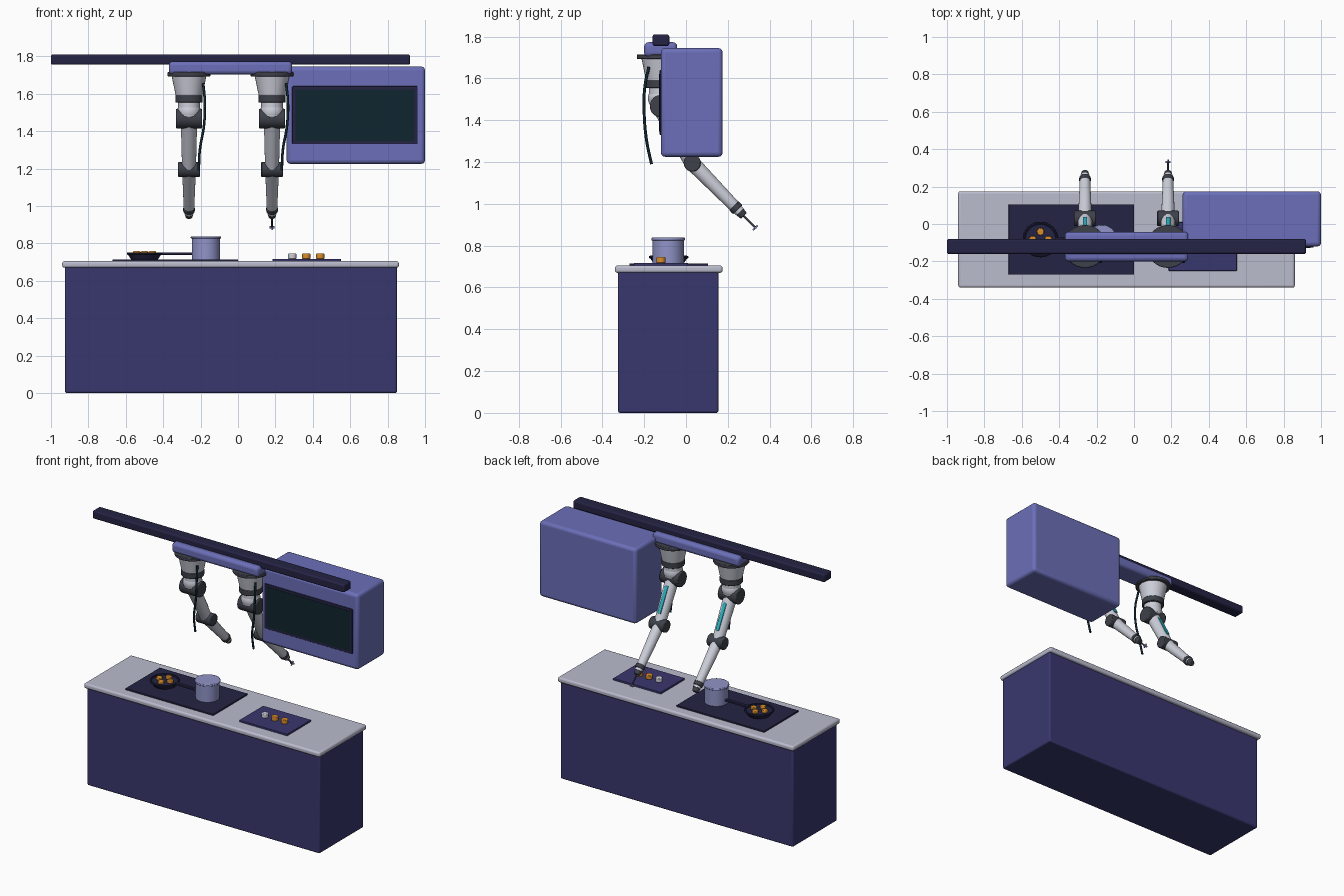
import bpy
import math
from mathutils import Vector

if "Cube" in bpy.data.objects:
    bpy.data.objects.remove(bpy.data.objects["Cube"], do_unlink=True)


def material(name, r, g, b):
    linear = [((c / 255 + 0.055) / 1.055) ** 2.4 for c in (r, g, b)] + [1]
    m = bpy.data.materials.new(name)
    m.use_nodes = True
    m.diffuse_color = linear
    bsdf = next(n for n in m.node_tree.nodes if n.type == "BSDF_PRINCIPLED")
    bsdf.inputs["Base Color"].default_value = linear
    return m


INDIGO = material("indigo", 57, 55, 110)
PERIWINKLE = material("periwinkle", 107, 111, 184)
NAVY = material("navy", 37, 35, 68)
STONE = material("stone grey", 186, 188, 206)
SHELL = material("shell white", 205, 207, 218)
JOINT = material("joint grey", 62, 65, 74)
GLASS = material("dark glass", 15, 37, 47)
ORANGE = material("orange", 218, 142, 42)
TEAL = material("teal", 45, 180, 196)
STEEL = material("lilac steel", 145, 148, 200)


def finish(name, mat):
    ob = bpy.context.object
    ob.name = name
    ob.data.materials.append(mat)
    bpy.ops.object.shade_smooth_by_angle(angle=math.radians(35))
    return ob


def box(name, mat, x, y, z, bevel=0.0):
    """Box from (min, max) pairs, with optional rounded edges."""
    spans = (x, y, z)
    bpy.ops.mesh.primitive_cube_add(size=1, location=[sum(s) / 2 for s in spans])
    bpy.context.object.scale = [s[1] - s[0] for s in spans]
    bpy.ops.object.transform_apply(location=False, rotation=False, scale=True)
    ob = finish(name, mat)
    if bevel:
        mod = ob.modifiers.new("rounding", "BEVEL")
        mod.width, mod.segments = bevel, 3
    return ob


def rod(name, mat, a, b, r1, r2=None, bevel=0.0):
    """Cylinder or cone running from a to b."""
    a, b = Vector(a), Vector(b)
    bpy.ops.mesh.primitive_cone_add(
        vertices=32, radius1=r1, radius2=r1 if r2 is None else r2,
        depth=(b - a).length, location=(a + b) / 2,
        rotation=(b - a).to_track_quat("Z", "Y").to_euler())
    ob = finish(name, mat)
    if bevel:
        mod = ob.modifiers.new("rounding", "BEVEL")
        mod.width, mod.segments = bevel, 2
    return ob


def ball(name, mat, center, r):
    bpy.ops.mesh.primitive_uv_sphere_add(segments=32, ring_count=16, radius=r, location=center)
    return finish(name, mat)


def hose(name, mat, points, r):
    curve = bpy.data.curves.new(name, "CURVE")
    curve.dimensions = "3D"
    curve.bevel_depth, curve.bevel_resolution, curve.use_fill_caps = r, 3, True
    spline = curve.splines.new("BEZIER")
    spline.bezier_points.add(len(points) - 1)
    for bp, p in zip(spline.bezier_points, points):
        bp.co = p
        bp.handle_left_type = bp.handle_right_type = "AUTO"
    curve.materials.append(mat)
    bpy.context.collection.objects.link(bpy.data.objects.new(name, curve))


# Counter
box("counter_base", INDIGO, (-0.925, 0.85), (-0.325, 0.155), (0, 0.68), 0.01)
box("countertop", STONE, (-0.94, 0.86), (-0.34, 0.175), (0.67, 0.705), 0.012)
box("cooktop", NAVY, (-0.67, 0), (-0.27, 0.105), (0.703, 0.715), 0.002)
box("prep_board", INDIGO, (0.185, 0.55), (-0.25, 0.01), (0.703, 0.717), 0.002)

# Ingredients on the board
for i, mat in enumerate((SHELL, ORANGE, ORANGE)):
    x = 0.29 + 0.075 * i
    rod(f"ingredient_{i}", mat, (x, -0.12, 0.716), (x, -0.12, 0.745), 0.022, bevel=0.004)

# Frying pan with four pieces
PAN = Vector((-0.5, -0.083, 0))
rod("pan_base", NAVY, PAN + Vector((0, 0, 0.715)), PAN + Vector((0, 0, 0.742)), 0.072, 0.09)
bpy.ops.mesh.primitive_torus_add(major_radius=0.088, minor_radius=0.007,
                                 major_segments=40, minor_segments=8,
                                 location=PAN + Vector((0, 0, 0.745)))
finish("pan_rim", NAVY)
box("pan_handle", NAVY, (-0.42, -0.22), (-0.094, -0.072), (0.738, 0.752), 0.004)
for i in range(4):
    a = i * math.pi / 2
    p = PAN + Vector((0.042 * math.cos(a), 0.042 * math.sin(a), 0.74))
    rod(f"pan_piece_{i}", ORANGE, p, p + Vector((0, 0, 0.018)), 0.02, bevel=0.004)

# Pot
rod("pot", STEEL, (-0.172, -0.085, 0.715), (-0.172, -0.085, 0.832), 0.075)
rod("pot_lid", STEEL, (-0.172, -0.085, 0.825), (-0.172, -0.085, 0.838), 0.081, bevel=0.004)

# Overhead rail, carriage and wall oven
box("rail", NAVY, (-1, 0.92), (-0.16, -0.08), (1.755, 1.81), 0.01)
box("carriage", PERIWINKLE, (-0.37, 0.29), (-0.20, -0.042), (1.703, 1.773), 0.02)
box("oven_body", PERIWINKLE, (0.26, 1.0), (-0.12, 0.175), (1.225, 1.745), 0.02)
box("oven_frame", NAVY, (0.29, 0.96), (-0.126, -0.118), (1.33, 1.64), 0.003)
box("oven_glass", GLASS, (0.307, 0.943), (-0.128, -0.12), (1.347, 1.622))


def arm(side, cx):
    def at(y, z, dx=0.0):
        return Vector((cx + dx, y, z))

    def name(part):
        return f"{side}_{part}"

    # Mount and shoulder
    rod(name("flange"), JOINT, at(-0.12, 1.693), at(-0.12, 1.715), 0.115, bevel=0.004)
    rod(name("mount_cone"), SHELL, at(-0.12, 1.585), at(-0.12, 1.70), 0.07, 0.094)
    rod(name("mount_ring"), JOINT, at(-0.12, 1.553), at(-0.12, 1.592), 0.073, bevel=0.004)
    rod(name("shoulder_neck"), SHELL, at(-0.12, 1.48), at(-0.12, 1.56), 0.058)
    ball(name("shoulder_shell"), SHELL, at(-0.12, 1.505), 0.062)
    shoulder, elbow, wrist = at(-0.12, 1.467), at(0.03, 1.195), at(0.235, 0.985)
    side_step = Vector((0.07, 0, 0))
    rod(name("shoulder_joint"), JOINT, shoulder - side_step, shoulder + side_step, 0.053, bevel=0.006)

    # Upper arm with status strip on its rear face
    rod(name("upper_arm"), SHELL, shoulder, elbow, 0.044, 0.037)
    along = (elbow - shoulder).normalized()
    normal = Vector((0, -along.z, along.y))
    strip = box(name("status_strip"), TEAL, (-0.012, 0.012), (-0.004, 0.004), (-0.09, 0.09), 0.002)
    strip.rotation_euler = (math.atan2(-along.y, along.z), 0, 0)
    strip.location = shoulder.lerp(elbow, 0.5) + normal * 0.041

    # Elbow and forearm
    side_step = Vector((0.058, 0, 0))
    rod(name("elbow_joint"), JOINT, elbow - side_step, elbow + side_step, 0.041, bevel=0.005)
    rod(name("forearm"), SHELL, elbow, wrist, 0.037, 0.028)

    # Wrist
    out = (wrist - elbow).normalized()
    rod(name("wrist_ring"), JOINT, wrist - out * 0.008, wrist + out * 0.018, 0.031, bevel=0.004)
    rod(name("wrist_shell"), SHELL, wrist + out * 0.015, wrist + out * 0.032, 0.025)
    rod(name("wrist_tip"), JOINT, wrist + out * 0.03, wrist + out * 0.06, 0.024, 0.019, bevel=0.004)

    # Cable
    path = [(-0.178, 1.655, 0.076), (-0.198, 1.55, 0.085), (-0.2, 1.43, 0.08),
            (-0.188, 1.3, 0.058), (-0.165, 1.19, 0.052)]
    hose(name("cable"), GLASS, [at(*p) for p in path], 0.007)
    return wrist, out


arm("right_arm", -0.262)
wrist, out = arm("left_arm", 0.182)

# Tool held by the left arm
tip = wrist + out * 0.138
rod("tool_shaft", JOINT, wrist + out * 0.055, tip, 0.005)
across = Vector((0, -out.z, out.y))
rod("tool_head", STEEL, tip - across * 0.016, tip + across * 0.016, 0.004)
rod("tool_crossbar", STEEL, tip - Vector((0.014, 0, 0)), tip + Vector((0.014, 0, 0)), 0.006)
